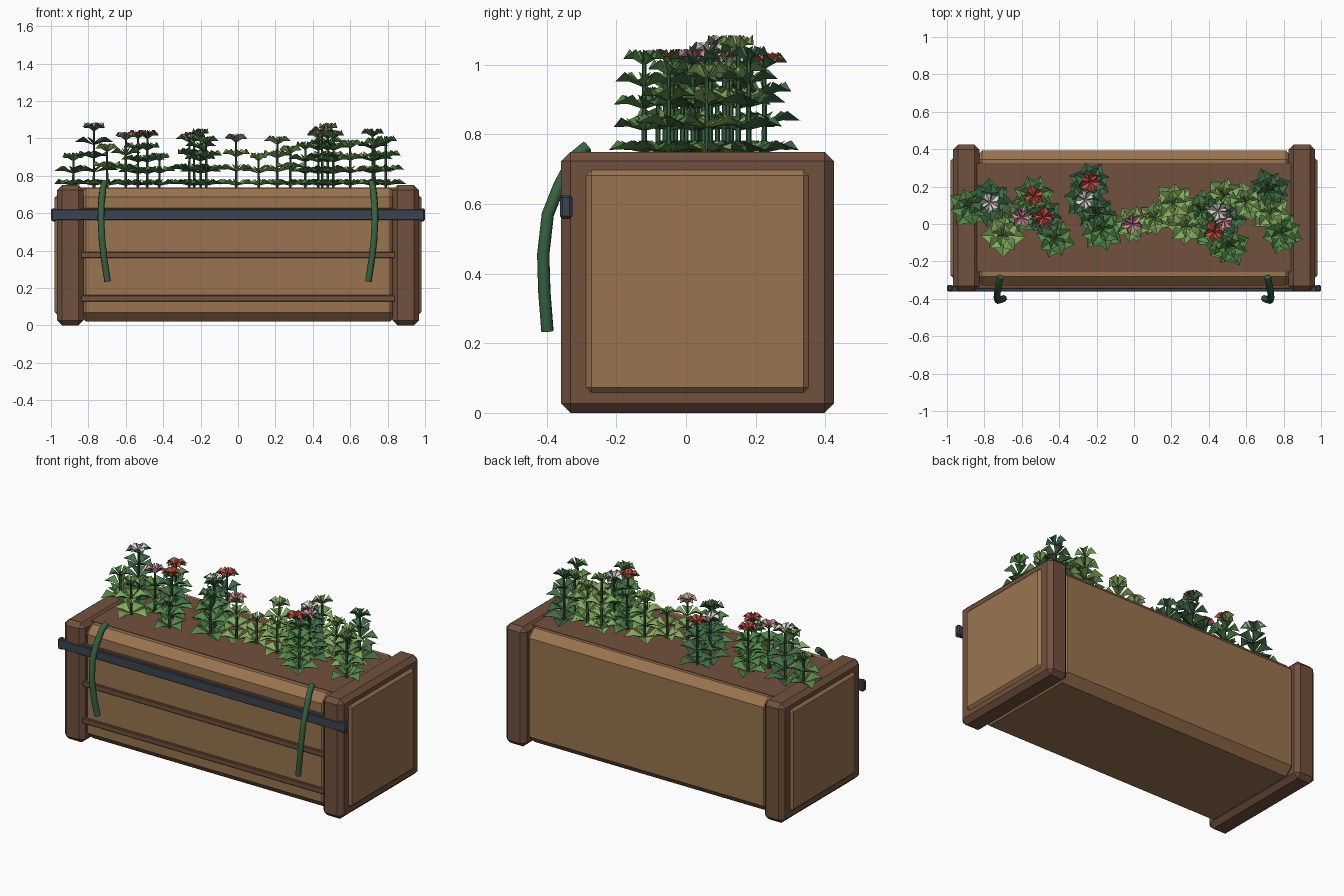
import bpy, bmesh, math, random
from mathutils import Vector, Matrix

if "Cube" in bpy.data.objects:
    bpy.data.objects.remove(bpy.data.objects["Cube"])

random.seed(4)


def mat(name, rgb):
    m = bpy.data.materials.new(name)
    m.diffuse_color = (*rgb, 1)
    m.use_nodes = True
    m.node_tree.nodes["Principled BSDF"].inputs["Base Color"].default_value = m.diffuse_color
    return m


WOOD = mat("light wood", (0.32, 0.175, 0.078))
BROWN = mat("brown wood and soil", (0.165, 0.082, 0.047))
STEEL = mat("dark metal", (0.045, 0.056, 0.078))
VINE = mat("vine green", (0.038, 0.125, 0.053))
DARK = mat("dark leaf", (0.052, 0.15, 0.06))
MID = mat("mid leaf", (0.09, 0.25, 0.065))
LIGHT = mat("light leaf", (0.22, 0.40, 0.11))
WHITE = mat("white petal", (0.74, 0.70, 0.66))
RED = mat("red petal", (0.66, 0.065, 0.055))
PINK = mat("pink petal", (0.74, 0.27, 0.37))


def finish(name, bm, mats):
    me = bpy.data.meshes.new(name)
    bm.to_mesh(me)
    bm.free()
    for m in mats:
        me.materials.append(m)
    ob = bpy.data.objects.new(name, me)
    bpy.context.collection.objects.link(ob)
    return ob


def box(name, lo, hi, material, bevel=0.0):
    """Axis-aligned box with chamfered edges."""
    lo, hi = Vector(lo), Vector(hi)
    bm = bmesh.new()
    bmesh.ops.create_cube(bm, size=1)
    for v in bm.verts:
        v.co = (lo + hi) / 2 + v.co * (hi - lo)
    if bevel:
        bmesh.ops.bevel(bm, geom=bm.edges[:], offset=bevel, segments=1,
                        affect='EDGES', profile=0.5)
    return finish(name, bm, [material])


def span(s, a, b):
    """Mirror an x interval to side s."""
    return sorted((s * a, s * b))


# Planter body, soil and front battens
box("planter_body", (-0.86, -0.33, 0.02), (0.86, 0.393, 0.735), WOOD, 0.048)
box("soil", (-0.84, -0.256, 0.70), (0.84, 0.325, 0.738), BROWN)
for i, z in enumerate((0.145, 0.377, 0.61)):
    box(f"front_batten_{i}", (-0.84, -0.345, z - 0.017), (0.84, -0.31, z + 0.017), BROWN, 0.004)

# End frames with raised panels
for s, side in ((-1, "left"), (1, "right")):
    a, b = span(s, 0.826, 0.967)
    box(f"end_frame_{side}", (a, -0.359, 0), (b, 0.425, 0.75), BROWN, 0.027)
    a, b = span(s, 0.93, 0.982)
    box(f"end_panel_{side}", (a, -0.29, 0.055), (b, 0.355, 0.70), WOOD, 0.018)
    a, b = span(s, 0.968, 1.0)
    box(f"rail_cap_{side}", (a, -0.362, 0.557), (b, -0.326, 0.626), STEEL, 0.008)

# Front rail
box("front_rail", (-0.985, -0.361, 0.563), (0.985, -0.329, 0.621), STEEL, 0.004)

# Hanging vines
PATH = [(0.714, -0.283, 0.765), (0.722, -0.32, 0.735), (0.73, -0.363, 0.655),
        (0.733, -0.397, 0.57), (0.727, -0.41, 0.455), (0.715, -0.407, 0.35),
        (0.697, -0.398, 0.235)]
for s, side in ((-1, "left"), (1, "right")):
    cu = bpy.data.curves.new(f"vine_{side}", 'CURVE')
    cu.dimensions = '3D'
    cu.bevel_depth = 0.018
    cu.bevel_resolution = 2
    cu.use_fill_caps = True
    sp = cu.splines.new('POLY')
    sp.points.add(len(PATH) - 1)
    for p, (x, y, z) in zip(sp.points, PATH):
        p.co = (s * x, y, z, 1)
    cu.materials.append(VINE)
    bpy.context.collection.objects.link(bpy.data.objects.new(f"vine_{side}", cu))


def blade(bm, centre, angle, length, width, rise, droop, index):
    """Pointed leaf or petal, folded along its midrib."""
    m = Matrix.Translation(centre) @ Matrix.Rotation(angle, 4, 'Z')
    pts = [(0, 0, 0), (0.55 * length, -width / 2, rise + 0.012), (length, 0, rise - droop),
           (0.55 * length, width / 2, rise + 0.012), (0.52 * length, 0, rise * 0.7 - 0.006)]
    v = [bm.verts.new(m @ Vector(p)) for p in pts]
    for q in ((0, 1, 4), (1, 2, 4), (2, 3, 4), (3, 0, 4)):
        bm.faces.new([v[i] for i in q]).material_index = index


def plant(name, x, y, top, leaf, size, petal=None):
    """Stem with crossed tiers of leaves and an optional star flower."""
    bm = bmesh.new()
    base = 0.735
    h = top - base
    bmesh.ops.create_cone(bm, cap_ends=True, segments=6, radius1=0.008, radius2=0.006, depth=h,
                          matrix=Matrix.Translation((x, y, base + h / 2)))
    tiers = max(2, round(h / 0.062))
    turn = random.uniform(0, math.pi)
    for t in range(tiers):
        f = t / (tiers - 1)
        z = base + 0.012 + f * (h - 0.035)
        length = size * (1 - 0.42 * f ** 2) * random.uniform(0.92, 1.06)
        for k in range(4):
            blade(bm, (x, y, z), turn + t * math.pi / 4 + k * math.pi / 2 + random.uniform(-.15, .15),
                  length, length * 0.78, 0.024 + 0.012 * f, 0.016, 1)
    if petal:
        for k in range(5):
            blade(bm, (x, y, top), turn + k * math.tau / 5, 0.062, 0.044, 0.014, 0.012, 2)
    else:
        for k in range(3):
            blade(bm, (x, y, top - 0.02), turn + k * math.tau / 3, 0.04, 0.025, 0.03, -0.005, 1)
    return finish(name, bm, [VINE, leaf] + ([petal] if petal else []))


# Flowering and leafy plants: x, y, top height, leaf colour, leaf length, petal colour
PLANTS = [
    (-0.77, 0.115, 1.06, DARK, 0.13, WHITE), (-0.535, 0.15, 1.02, MID, 0.11, RED),
    (-0.60, 0.035, 1.01, MID, 0.10, PINK), (-0.485, 0.035, 1.02, DARK, 0.11, RED),
    (-0.235, 0.225, 1.01, DARK, 0.12, RED), (-0.26, 0.13, 1.0, DARK, 0.12, WHITE),
    (-0.01, 0.0, 1.0, LIGHT, 0.10, PINK), (0.48, 0.02, 1.02, DARK, 0.12, PINK),
    (0.43, -0.04, 1.02, MID, 0.12, RED), (0.45, 0.07, 1.04, DARK, 0.12, WHITE),
    (-0.88, 0.09, 0.90, MID, 0.12, None), (-0.70, -0.06, 0.95, LIGHT, 0.115, None),
    (-0.42, -0.08, 0.90, MID, 0.11, None), (-0.17, -0.03, 0.99, MID, 0.12, None),
    (-0.20, 0.05, 1.03, DARK, 0.11, None), (0.11, 0.03, 0.90, LIGHT, 0.10, None),
    (0.21, 0.11, 0.99, LIGHT, 0.12, None), (0.28, -0.01, 0.94, LIGHT, 0.11, None),
    (0.36, 0.07, 0.96, MID, 0.11, None), (0.51, -0.12, 1.02, MID, 0.11, None),
    (0.48, 0.15, 1.06, LIGHT, 0.11, None), (0.60, 0.12, 0.97, LIGHT, 0.11, None),
    (0.72, 0.18, 1.03, DARK, 0.12, None), (0.73, 0.06, 0.98, LIGHT, 0.11, None),
    (0.79, -0.05, 0.99, MID, 0.11, None),
]
for i, p in enumerate(PLANTS):
    plant(f"plant_{i:02d}", *p)
